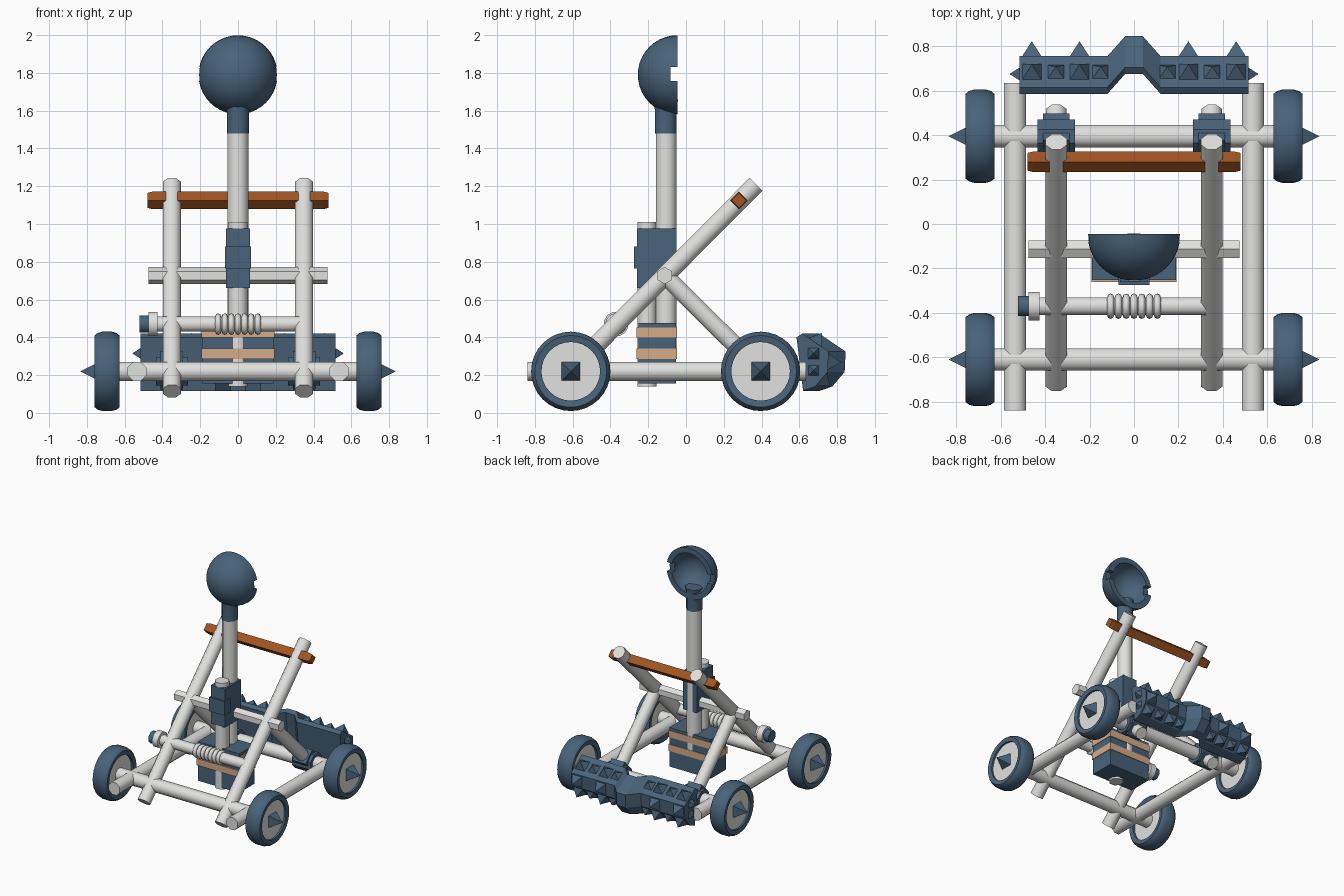
import bpy, bmesh, math
from mathutils import Vector

if "Cube" in bpy.data.objects:
    bpy.data.objects.remove(bpy.data.objects["Cube"])


def material(name, rgb):
    m = bpy.data.materials.new(name)
    m.diffuse_color = (*rgb, 1)
    m.use_nodes = True
    m.node_tree.nodes["Principled BSDF"].inputs["Base Color"].default_value = m.diffuse_color
    return m


BLUE = material("slate_blue", (0.066, 0.125, 0.195))
PALE = material("pale_grey", (0.75, 0.75, 0.74))
RUST = material("rust_orange", (0.36, 0.09, 0.016))
TAN = material("tan", (0.66, 0.41, 0.25))


def finish(name, bm, mat, smooth=None):
    bmesh.ops.remove_doubles(bm, verts=bm.verts, dist=1e-5)
    bmesh.ops.recalc_face_normals(bm, faces=bm.faces)
    me = bpy.data.meshes.new(name)
    bm.to_mesh(me)
    bm.free()
    me.materials.append(mat)
    ob = bpy.data.objects.new(name, me)
    bpy.context.collection.objects.link(ob)
    bpy.ops.object.select_all(action='DESELECT')
    ob.select_set(True)
    bpy.context.view_layer.objects.active = ob
    if smooth:
        bpy.ops.object.shade_smooth_by_angle(angle=math.radians(smooth))
    return ob


def loft(bm, rings, closed=False, caps=True):
    """Skin equal-length rings of points."""
    vs = [[bm.verts.new(p) for p in r] for r in rings]
    n = len(vs[0])
    pairs = list(zip(vs, vs[1:])) + ([(vs[-1], vs[0])] if closed else [])
    for a, b in pairs:
        for i in range(n):
            bm.faces.new((a[i], a[(i + 1) % n], b[(i + 1) % n], b[i]))
    if caps and not closed:
        bm.faces.new(vs[0])
        bm.faces.new(vs[-1])


def axes(d):
    d = Vector(d).normalized()
    u = Vector((0, 1, 0)) if abs(d.x) > 0.9 else Vector((1, 0, 0))
    return d, u, d.cross(u)


def beam(name, p0, p1, r, mat=PALE, n=8, turn=0.5, stations=((0, 1), (1, 1)), smooth=50):
    """Flat-sided pole; stations are (fraction along, radius scale)."""
    p0, p1 = Vector(p0), Vector(p1)
    d, u, v = axes(p1 - p0)
    R = r / math.cos(math.pi / n)
    ang = [2 * math.pi * (i + turn) / n for i in range(n)]
    bm = bmesh.new()
    loft(bm, [[p0.lerp(p1, t) + (u * math.cos(a) + v * math.sin(a)) * R * s for a in ang]
              for t, s in stations])
    return finish(name, bm, mat, smooth)


def box(name, lo, hi, mat):
    bm = bmesh.new()
    loft(bm, [[(lo[0], lo[1], z), (hi[0], lo[1], z), (hi[0], hi[1], z), (lo[0], hi[1], z)]
              for z in (lo[2], hi[2])])
    return finish(name, bm, mat)


def lathe(name, profile, origin, axis, mat, segs=32, closed=False):
    """Spin (radius, offset) points about an axis."""
    d, u, v = axes(axis)
    o = Vector(origin)
    ang = [2 * math.pi * i / segs for i in range(segs)]
    bm = bmesh.new()
    loft(bm, [[o + d * h + (u * math.cos(a) + v * math.sin(a)) * r for a in ang]
              for r, h in profile], closed, False)
    return finish(name, bm, mat, 40)


def pyramid(bm, base, normal, half, height):
    d, u, v = axes(normal)
    c = Vector(base) - d * 0.01
    q = [bm.verts.new(c + u * a * half + v * b * half)
         for a, b in ((-1, -1), (1, -1), (1, 1), (-1, 1))]
    tip = bm.verts.new(Vector(base) + d * height)
    bm.faces.new(q)
    for i in range(4):
        bm.faces.new((q[i], q[(i + 1) % 4], tip))


# Chassis axles and wheels
TIRE = [(0.155, -0.06), (0.19, -0.066), (0.203, -0.05), (0.21, -0.025), (0.21, 0.025),
        (0.203, 0.05), (0.19, 0.066), (0.155, 0.06)]
for tag, y in (("front", -0.61), ("rear", 0.395)):
    beam(tag + "_axle", (-0.66, y, 0.22), (0.66, y, 0.22), 0.05)
    for side, s in (("left", -1), ("right", 1)):
        lathe(f"{tag}_{side}_tire", TIRE, (s * 0.693, y, 0.22), (1, 0, 0), BLUE, closed=True)
        beam(f"{tag}_{side}_wheel_disc", (s * 0.65, y, 0.22), (s * 0.738, y, 0.22),
             0.165, n=32, smooth=40)
        bm = bmesh.new()
        pyramid(bm, (s * 0.745, y, 0.22), (s, 0, 0), 0.05, 0.09)
        finish(f"{tag}_{side}_hub_spike", bm, BLUE)

# Side frame: rails, long leaning poles, rear braces and their sleeves
for side, s in (("left", -1), ("right", 1)):
    x = s * 0.35
    beam(side + "_rail", (s * 0.535, -0.84, 0.22), (s * 0.535, 0.635, 0.22), 0.05)
    beam(side + "_leaning_pole", (x, -0.718, 0.115), (x, 0.37, 1.21), 0.048)
    beam(side + "_rear_brace", (x, -0.10, 0.715), (x, 0.505, 0.115), 0.046)
    beam(side + "_brace_sleeve", (x, 0.335, 0.285), (x, 0.455, 0.165), 0.06, BLUE, 4, smooth=None)
    beam(side + "_axle_sleeve", (x - 0.085, 0.395, 0.22), (x + 0.085, 0.395, 0.22),
         0.075, BLUE, smooth=None)

# Cross bars
beam("pivot_bar", (-0.475, -0.113, 0.727), (0.475, -0.113, 0.727), 0.039, n=6)
beam("stop_bar", (-0.48, 0.28, 1.125), (0.48, 0.28, 1.125), 0.033, RUST, 4, 0,
     ((0, 0.85), (0.03, 1), (0.97, 1), (1, 0.85)), None)

# Winch roller with rope coils and end nut
beam("winch_roller", (-0.46, -0.37, 0.47), (0.34, -0.37, 0.47), 0.04)
beam("winch_collar", (-0.475, -0.37, 0.47), (-0.425, -0.37, 0.47), 0.064, n=12)
beam("winch_knob", (-0.522, -0.37, 0.47), (-0.47, -0.37, 0.47), 0.045, BLUE)
for i in range(7):
    bpy.ops.mesh.primitive_torus_add(
        major_segments=20, minor_segments=8, major_radius=0.041, minor_radius=0.016,
        location=(-0.105 + 0.035 * i, -0.37, 0.47), rotation=(0, math.pi / 2, 0))
    ob = bpy.context.object
    ob.name = f"rope_coil_{i + 1}"
    ob.data.materials.append(PALE)
    bpy.ops.object.shade_smooth()

# Throwing arm, its backing post, clamp and cup socket
beam("throwing_arm", (0, -0.105, 0.3), (0, -0.105, 1.55), 0.055)
beam("backing_post", (0, -0.207, 0.14), (0, -0.207, 1.01), 0.051)
box("arm_clamp", (-0.064, -0.26, 0.66), (0.064, -0.05, 0.975), BLUE)
box("clamp_plate", (-0.07, -0.275, 0.765), (0.07, -0.2, 0.88), BLUE)
beam("cup_socket", (0, -0.107, 1.48), (0, -0.107, 1.66), 0.058, BLUE,
     stations=((0, 1), (0.7, 1), (1, 1.12)))

# Hollow cup facing the rear, with a notch cut through both sides of the rim
N = 10
arc = [i * math.pi / 2 / N for i in range(N + 1)]
cup_profile = ([(0.209 * math.sin(a), -0.209 * math.cos(a)) for a in arc]
               + [(0.165 * math.sin(a), -0.165 * math.cos(a)) for a in reversed(arc)])
bm = bmesh.new()
o = Vector((0, -0.046, 1.79))
loft(bm, [[o + Vector((r * math.cos(t), h, r * math.sin(t)))
           for t in [2 * math.pi * k / 40 for k in range(40)]] for r, h in cup_profile],
     caps=False)
bmesh.ops.dissolve_degenerate(bm, dist=1e-5, edges=bm.edges)
cup = finish("cup", bm, BLUE, 40)
cutter = box("notch_cutter", (-0.3, -0.082, 1.757), (0.3, 0.05, 1.83), BLUE)
cutter.hide_render = True
bpy.context.view_layer.objects.active = cup
mod = cup.modifiers.new("notch", 'BOOLEAN')
mod.operation = 'DIFFERENCE'
mod.solver = 'EXACT'
mod.object = cutter
bpy.ops.object.modifier_apply(modifier=mod.name)
bpy.data.objects.remove(cutter)

# Counterweight crate with bands
box("counterweight", (-0.188, -0.252, 0.155), (0.188, -0.052, 0.475), BLUE)
for i, z in enumerate((0.285, 0.398)):
    box(f"counterweight_band_{i + 1}", (-0.192, -0.262, z), (0.192, -0.047, z + 0.055), TAN)

# Rear bumper: one cross-section swept along a line that kinks in the middle
SECTION = [(0.585, 0.40), (0.615, 0.42), (0.755, 0.325), (0.75, 0.217), (0.685, 0.14), (0.62, 0.117)]
PATH = [(-0.515, 0), (-0.12, 0), (-0.04, 0.09), (0.04, 0.09), (0.12, 0), (0.515, 0)]
bm = bmesh.new()
loft(bm, [[(x, y + dy, z) for y, z in SECTION] for x, dy in PATH])
finish("bumper", bm, BLUE)

# Spikes on the bumper's three rear-facing sides and on its ends
bm = bmesh.new()
for k in (1, 2, 3):
    (y0, z0), (y1, z1) = SECTION[k], SECTION[k + 1]
    mid = ((y0 + y1) / 2, (z0 + z1) / 2)
    nrm = (0, z0 - z1, y1 - y0)
    for s in (-1, 1):
        for x in (0.46, 0.245):
            pyramid(bm, (s * x, *mid), nrm, 0.05, 0.07 if k == 2 else 0.06)
        if k != 2:
            for x in (0.352, 0.15):
                pyramid(bm, (s * x, *mid), nrm, 0.045, 0.04)
for s in (-1, 1):
    for z, h in ((0.315, 0.045), (0.225, 0.03)):
        pyramid(bm, (s * 0.515, 0.675, z), (s, 0, 0), 0.035, h)
finish("bumper_spikes", bm, BLUE)
